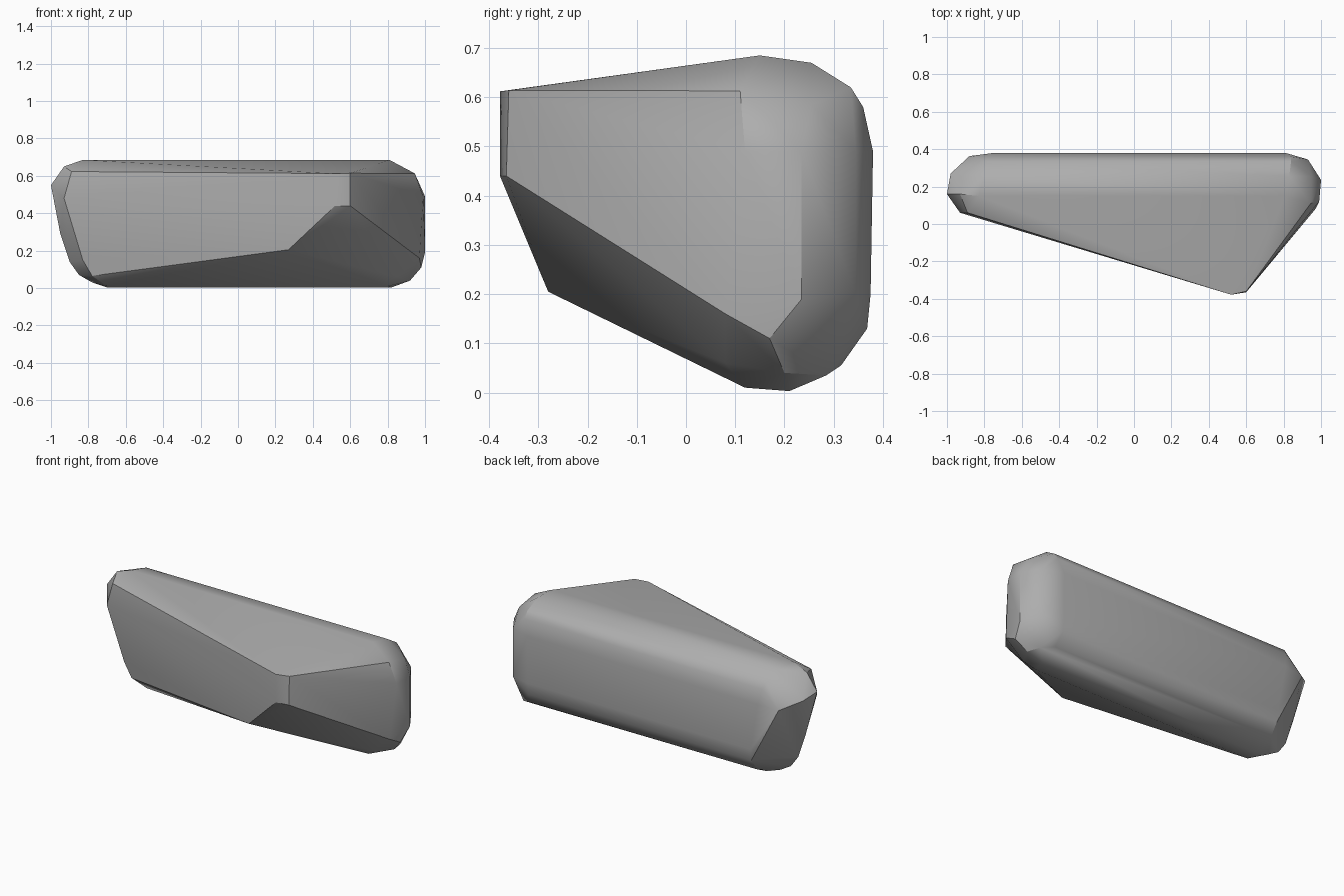
import bpy
import bmesh
import math

cube = bpy.data.objects.get("Cube")
if cube:
    bpy.data.objects.remove(cube, do_unlink=True)


def make_material(name, colour):
    material = bpy.data.materials.new(name)
    material.use_nodes = True
    material.diffuse_color = colour
    shader = material.node_tree.nodes["Principled BSDF"]
    shader.inputs["Base Color"].default_value = colour
    shader.inputs["Roughness"].default_value = 0.8
    return material


def hull_object(name, points, material):
    """Wrap the points in a tight convex skin, merging coplanar faces."""
    mesh = bpy.data.meshes.new(name)
    bm = bmesh.new()
    for point in points:
        bm.verts.new(point)
    result = bmesh.ops.convex_hull(bm, input=bm.verts[:])
    loose = {v for v in result["geom_interior"] + result["geom_unused"]
             if isinstance(v, bmesh.types.BMVert)}
    bmesh.ops.delete(bm, geom=list(loose), context="VERTS")
    bmesh.ops.dissolve_limit(bm, angle_limit=math.radians(1),
                             verts=bm.verts[:], edges=bm.edges[:])
    bmesh.ops.recalc_face_normals(bm, faces=bm.faces[:])
    bm.to_mesh(mesh)
    bm.free()
    mesh.materials.append(material)
    obj = bpy.data.objects.new(name, mesh)
    bpy.context.collection.objects.link(obj)
    return obj


# Long rounded back: (y, z) profile with its left and right extent in x
back_profile = [
    (.15, .685, -.83, .81), (.255, .67, -.8, .83),
    (.335, .62, -.78, .84), (.36, .58, -.77, .84),
    (.38, .49, -.75, .81), (.375, .2, -.7, .81),
    (.368, .13, -.7, .81), (.315, .055, -.7, .82),
    (.21, .003, -.7, .82), (.12, .01, -.7, .8),
]
points = []
for y, z, x_min, x_max in back_profile:
    points += [(x_min, y, z), (x_max, y, z)]

# Blunt nose that juts forward
points += [(.52, -.378, .612), (.6, -.36, .614), (.52, -.378, .44),
           (.6, -.365, .44), (.27, -.28, .205)]

# Faceted end at +x
points += [(.95, .255, .585), (.945, .11, .613), (1, .235, .49),
           (.99, .12, .49), (1, .235, .19), (.98, .17, .11),
           (.97, .08, .16), (.92, .2, .04), (.9, .285, .035),
           (.93, .345, .49), (.93, .345, .2), (.85, .08, .06)]

# Tapered end at -x
points += [(-.89, .06, .623), (-.93, .06, .48), (-.83, .085, .15),
           (-.78, .085, .065), (-.93, .16, .65), (-1, .16, .55),
           (-.98, .27, .53), (-.95, .2, .29), (-.9, .2, .14),
           (-.85, .2, .07), (-.78, .2, .03), (-.88, .363, .48)]

stone = make_material("stone grey", (0.42, 0.42, 0.42, 1))
rock = hull_object("rock", points, stone)

# Soft shading across shallow facets, crisp along the ridges
bpy.ops.object.select_all(action="DESELECT")
rock.select_set(True)
bpy.context.view_layer.objects.active = rock
bpy.ops.object.shade_smooth_by_angle(angle=math.radians(30))
